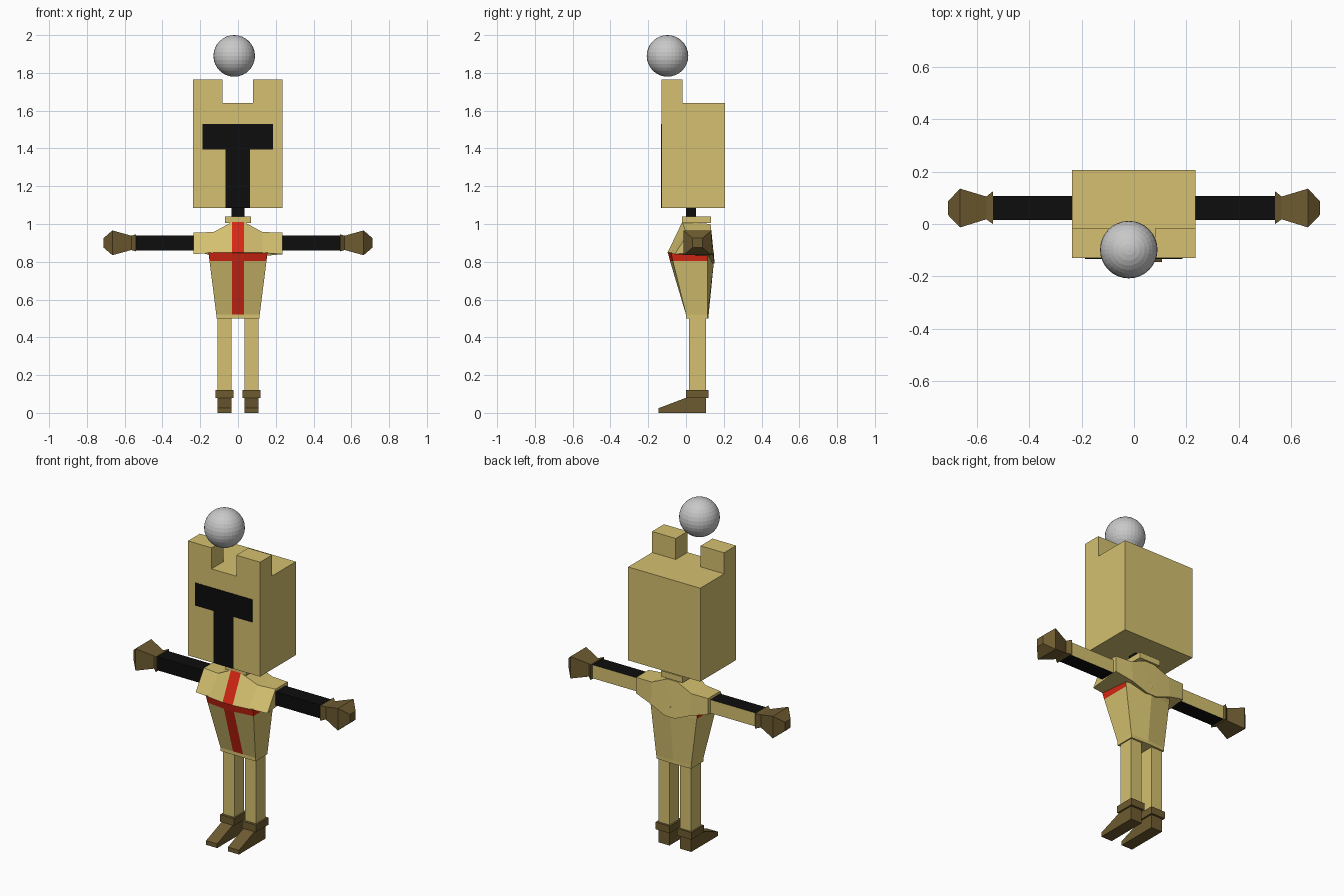
import bpy, bmesh

if "Cube" in bpy.data.objects:
    bpy.data.objects.remove(bpy.data.objects["Cube"])


def material(name, color):
    m = bpy.data.materials.new(name)
    m.diffuse_color = (*color, 1)
    m.use_nodes = True
    m.node_tree.nodes["Principled BSDF"].inputs["Base Color"].default_value = m.diffuse_color
    return m


TAN = material("tan", (0.66, 0.53, 0.16))
BLACK = material("black", (0.004, 0.004, 0.004))
RED = material("red", (0.68, 0.02, 0.007))
BROWN = material("brown", (0.155, 0.105, 0.03))
GREY = material("light grey", (0.58, 0.58, 0.58))


def loft(name, rings, mats, rule=None):
    """Skin a row of matching point rings and cap both ends."""
    bm = bmesh.new()
    rows = [[bm.verts.new(p) for p in ring] for ring in rings]
    n = len(rows[0])
    for a, b in zip(rows, rows[1:]):
        for i in range(n):
            j = (i + 1) % n
            bm.faces.new((a[i], a[j], b[j], b[i]))
    bm.faces.new(rows[0])
    bm.faces.new(rows[-1])
    bmesh.ops.recalc_face_normals(bm, faces=bm.faces[:])
    bm.normal_update()
    if rule:
        for f in bm.faces:
            f.material_index = rule(f.calc_center_median(), f.normal)
    me = bpy.data.meshes.new(name)
    bm.to_mesh(me)
    bm.free()
    for m in mats:
        me.materials.append(m)
    ob = bpy.data.objects.new(name, me)
    bpy.context.collection.objects.link(ob)
    return ob


def box(name, x, y, z, mats, rule=None):
    ring = lambda h: [(x[0], y[0], h), (x[1], y[0], h), (x[1], y[1], h), (x[0], y[1], h)]
    return loft(name, [ring(z[0]), ring(z[1])], mats, rule)


# Helmet with two front turrets
box("helmet", (-0.238, 0.236), (-0.13, 0.206), (1.085, 1.64), [TAN])
box("helmet_turret_left", (-0.238, -0.083), (-0.13, -0.018), (1.64, 1.765), [TAN])
box("helmet_turret_right", (0.08, 0.236), (-0.13, -0.018), (1.64, 1.765), [TAN])

# T-shaped visor plates
box("visor_bar", (-0.188, 0.185), (-0.133, -0.128), (1.395, 1.53), [BLACK])
box("visor_stem", (-0.067, 0.063), (-0.133, -0.128), (1.086, 1.395), [BLACK])

# Ball above the helmet
bpy.ops.mesh.primitive_uv_sphere_add(segments=32, ring_count=16, radius=0.11,
                                     location=(-0.02, -0.098, 1.89))
ball = bpy.context.object
ball.name = "floating_ball"
ball.data.materials.append(GREY)

# Neck and collar
box("neck", (-0.034, 0.034), (0.0, 0.052), (0.96, 1.09), [BLACK])
box("collar", (-0.07, 0.07), (-0.02, 0.133), (1.005, 1.04), [TAN])


# Lower tunic: front corners, stripe edges and a ridge down the back
def tunic_ring(z, w, front, corner, side_back, back):
    return [(-w, corner, z), (-0.033, front, z), (0.033, front, z),
            (w, corner, z), (w, side_back, z), (0, back, z), (-w, side_back, z)]


def tunic_color(c, n):
    stripe = abs(c.x) < 0.03 and n.y < -0.5 and c.z > 0.52
    belt = c.z > 0.805 and n.y < 0.2 and abs(n.z) < 0.8
    return 1 if stripe or belt else 0


loft("tunic", [tunic_ring(0.50, 0.115, 0.0, 0.0, 0.115, 0.12),
               tunic_ring(0.52, 0.115, 0.0, 0.0, 0.115, 0.12),
               tunic_ring(0.805, 0.151, -0.085, -0.07, 0.115, 0.148),
               tunic_ring(0.85, 0.156, -0.096, -0.08, 0.115, 0.148)],
     [TAN, RED], tunic_color)


# Chest and sleeves, lofted from side to side
def chest_ring(x, front_low, front_top, back_top, back_low):
    return [(x, *p) for p in (front_low, front_top, back_top, back_low)]


half = [(0.236, (-0.06, 0.84), (0.015, 0.955), (0.13, 0.955), (0.13, 0.86)),
        (0.13, (-0.085, 0.848), (0.0, 0.957), (0.135, 0.957), (0.145, 0.83)),
        (0.033, (-0.098, 0.848), (-0.02, 1.01), (0.13, 1.0), (0.152, 0.79))]
sections = [chest_ring(-s[0], *s[1:]) for s in half]
sections += [chest_ring(*s) for s in reversed(half)]
loft("chest", sections, [TAN, RED],
     lambda c, n: 1 if abs(c.x) < 0.03 and n.y < -0.5 else 0)

for side, s in (("left", -1), ("right", 1)):
    # Arms: dark sleeves with a tan back
    xs = sorted((0.2 * s, 0.55 * s))
    box(side + "_arm", xs, (0.015, 0.108), (0.86, 0.94), [BLACK, TAN],
        lambda c, n: 1 if n.y > 0.5 else 0)

    # Mitten with a flared cuff and a blunt tip
    rings = []
    for x, y0, y1, z0, z1 in ((0.54, 0.0, 0.125, 0.855, 0.945),
                              (0.565, 0.018, 0.105, 0.862, 0.938),
                              (0.665, -0.013, 0.135, 0.835, 0.966),
                              (0.712, 0.035, 0.087, 0.875, 0.925)):
        rings.append([(s * x, y0, z0), (s * x, y1, z0), (s * x, y1, z1), (s * x, y0, z1)])
    loft(side + "_hand", rings, [BROWN])

    # Leg, boot cuff and wedge foot
    xs = sorted((0.035 * s, 0.108 * s))
    box(side + "_leg", xs, (0.015, 0.105), (0.1, 0.51), [TAN])
    box(side + "_boot_cuff", sorted((0.025 * s, 0.118 * s)), (0.0, 0.118), (0.08, 0.122), [BROWN])
    foot = [(-0.145, 0), (0.105, 0), (0.105, 0.082), (0.005, 0.082), (-0.145, 0.025)]
    loft(side + "_foot", [[(x, y, z) for y, z in foot] for x in xs], [BROWN])
